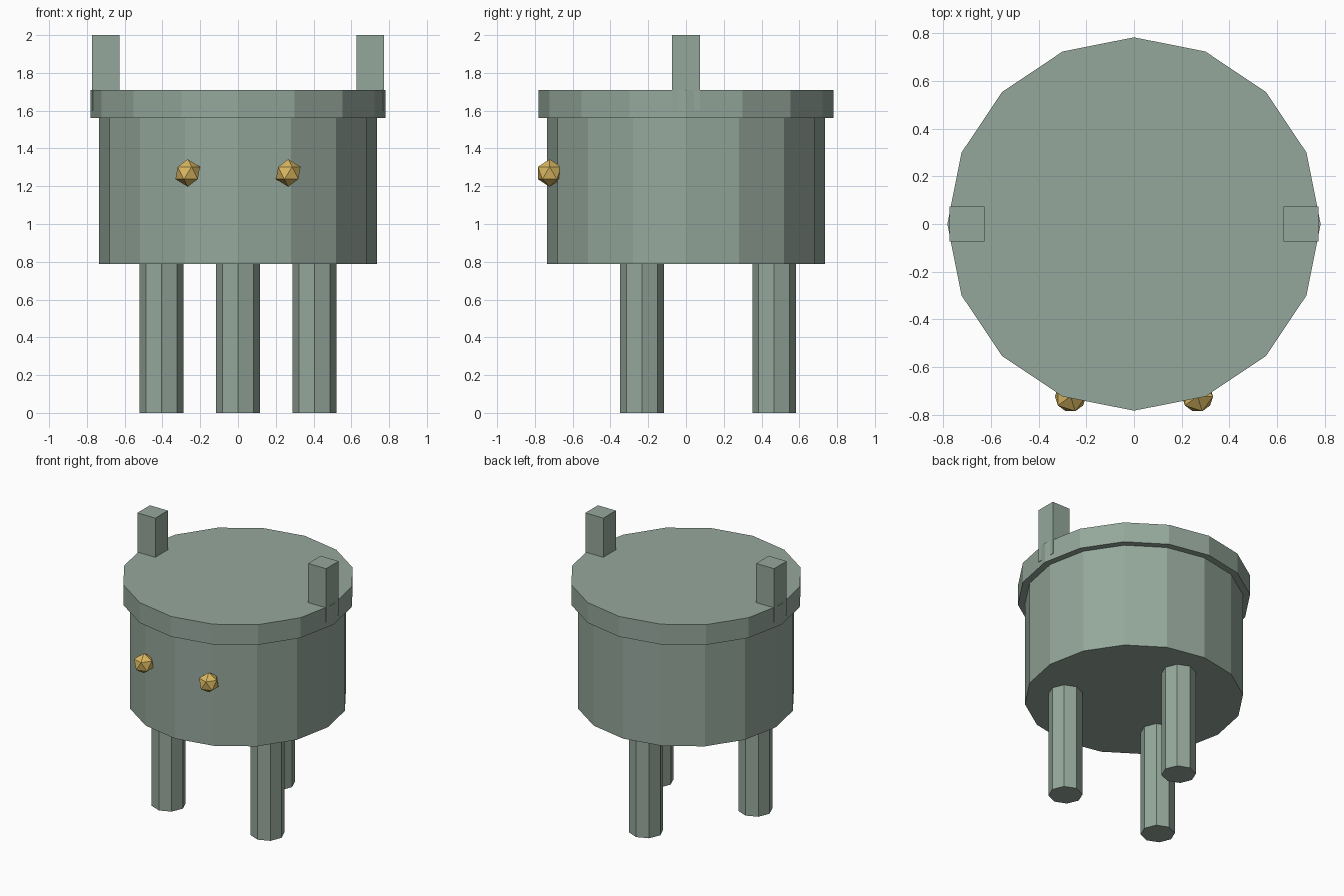
import bpy
import math

if "Cube" in bpy.data.objects:
    bpy.data.objects.remove(bpy.data.objects["Cube"])


def material(name, rgb):
    m = bpy.data.materials.new(name)
    m.diffuse_color = (*rgb, 1)
    m.use_nodes = True
    m.node_tree.nodes["Principled BSDF"].inputs["Base Color"].default_value = m.diffuse_color
    return m


green = material("sage_green", (0.30, 0.39, 0.33))
gold = material("gold", (0.70, 0.48, 0.12))


def finish(name, mat):
    ob = bpy.context.object
    ob.name = name
    ob.data.materials.append(mat)
    return ob


def prism(name, sides, radius, x, y, z0, z1):
    bpy.ops.mesh.primitive_cylinder_add(vertices=sides, radius=radius, depth=z1 - z0,
                                        location=(x, y, (z0 + z1) / 2))
    return finish(name, green)


# Drum body and overhanging lid
prism("body", 16, 0.735, 0, 0, 0.787, 1.565)
prism("lid", 16, 0.782, 0, 0, 1.56, 1.71)

# Three legs spaced evenly around the centre, one at the back
for i, name in enumerate(("back_leg", "left_leg", "right_leg")):
    a = math.radians(90 + 120 * i)
    prism(name, 8, 0.116, 0.467 * math.cos(a), 0.467 * math.sin(a), 0, 0.787)

for side, s in (("left", -1), ("right", 1)):
    # Upright post sunk into the lid
    bpy.ops.mesh.primitive_cube_add(size=1, location=(s * 0.70, 0, 1.80))
    post = finish(side + "_post", green)
    post.scale = (0.147, 0.147, 0.40)

    # Faceted knob on the front
    bpy.ops.mesh.primitive_ico_sphere_add(subdivisions=1, radius=0.073,
                                          location=(s * 0.266, -0.722, 1.27))
    finish(side + "_knob", gold)
